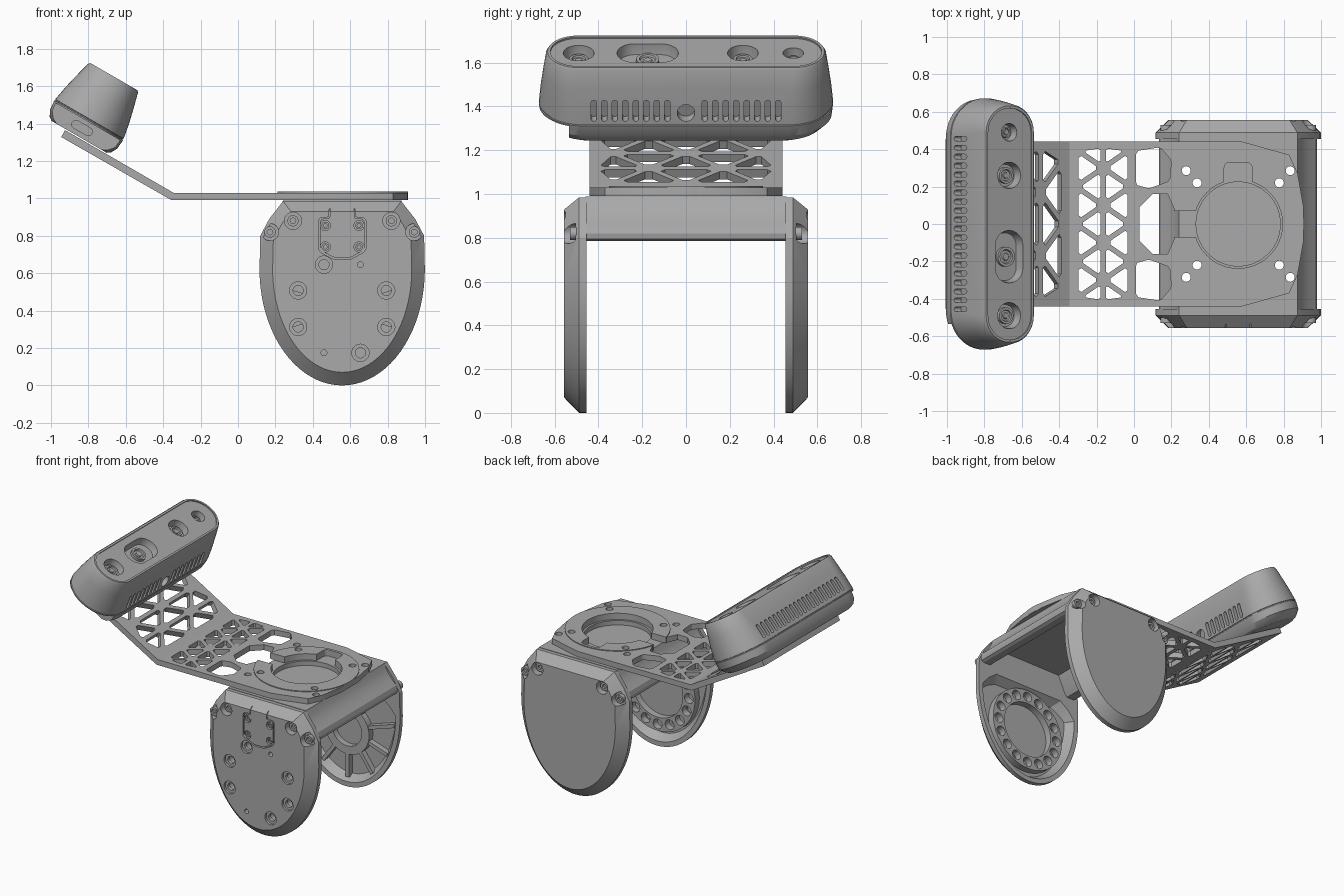
import bpy, bmesh, math

old = bpy.data.objects.get("Cube")
if old:
    bpy.data.objects.remove(old, do_unlink=True)

grey = bpy.data.materials.new("mid grey")
grey.use_nodes = True
grey.diffuse_color = (0.4, 0.4, 0.4, 1)
grey.node_tree.nodes["Principled BSDF"].inputs["Base Color"].default_value = (0.4, 0.4, 0.4, 1)

C, S = math.cos(math.radians(30)), 0.5
CX = 0.557            # centre of the cheeks along x
HUB = 0.41            # height of the wheel axis


# Frames: two drawing coordinates and a depth
def XZ(a, b, d): return (a, d, b)
def XY(a, b, d): return (a, b, d)
def TILT(u, y, n): return (C * u + S * n, y, C * n - S * u)
def TILT_SIDE(y, n, u): return TILT(u, y, n)
def TILT_END(u, n, y): return TILT(u, y, n)


# Outlines
def circle(x, y, r, n=32):
    return [(x + r * math.cos(2 * math.pi * i / n), y + r * math.sin(2 * math.pi * i / n)) for i in range(n)]


def rounded(x, y, hx, hy, r, seg=8):
    pts = []
    for k, (sx, sy) in enumerate([(1, 1), (-1, 1), (-1, -1), (1, -1)]):
        for i in range(seg + 1):
            a = math.pi / 2 * (k + i / seg)
            pts.append((x + sx * (hx - r) + r * math.cos(a), y + sy * (hy - r) + r * math.sin(a)))
    return pts


def soften(pts, t=0.13):
    out = []
    for i, p in enumerate(pts):
        for q in (pts[i - 1], pts[(i + 1) % len(pts)]):
            out.append((p[0] + t * (q[0] - p[0]), p[1] + t * (q[1] - p[1])))
    return out


def mirrored(half):
    return half + [(2 * CX - x, z) for x, z in reversed(half)]


def arc(d, n=40):
    return [(CX - (0.442 - d) * math.cos(math.pi * i / n), 0.62 - (0.62 - d) * math.sin(math.pi * i / n))
            for i in range(n + 1)]


def cheek_outline(d):
    side = [(0.438 - d, 0.8 - 0.3 * d), (0.39 - d, 0.89 - 0.3 * d), (0.316 - 0.6 * d, 0.985 - 0.8 * d)]
    return arc(d) + [(CX + x, z) for x, z in side] + [(CX - x, z) for x, z in reversed(side)]


def recess_outline(d):
    return arc(d) + [(CX + 0.39 - d, 0.7 - d / 2), (CX + 0.32 - d, 0.77 - d),
                     (CX - 0.32 + d, 0.77 - d), (CX - 0.39 + d, 0.7 - d / 2)]


# Solids
def loft(bm, frame, sections, closed=False):
    rings = [[bm.verts.new(frame(a, b, d)) for a, b in pts] for pts, d in sections]
    n = len(rings[0])
    pairs = list(zip(rings, rings[1:])) + ([(rings[-1], rings[0])] if closed else [])
    faces = [bm.faces.new((p[i], p[(i + 1) % n], q[(i + 1) % n], q[i])) for p, q in pairs for i in range(n)]
    if not closed:
        faces += [bm.faces.new(rings[0][::-1]), bm.faces.new(rings[-1])]
    bmesh.ops.recalc_face_normals(bm, faces=faces)


def make(name, parts):
    bm = bmesh.new()
    for part in parts:
        loft(bm, *part)
    mesh = bpy.data.meshes.new(name)
    bm.to_mesh(mesh)
    bm.free()
    mesh.materials.append(grey)
    ob = bpy.data.objects.new(name, mesh)
    bpy.context.collection.objects.link(ob)
    return ob


def cut(ob, parts):
    cutter = make("cutter", parts)
    cutter.hide_render = True
    mod = ob.modifiers.new("cut", "BOOLEAN")
    mod.operation, mod.solver, mod.object, mod.use_self = "DIFFERENCE", "EXACT", cutter, True
    new = bpy.data.meshes.new_from_object(ob.evaluated_get(bpy.context.evaluated_depsgraph_get()))
    ob.modifiers.clear()
    ob.data = new
    bpy.data.objects.remove(cutter, do_unlink=True)


def prism(frame, pts, d0, d1): return (frame, [(pts, d0), (pts, d1)])


def frame_band(frame, o, i, d0, d1): return (frame, [(o, d0), (o, d1), (i, d1), (i, d0)], True)


def annulus(frame, x, y, r_out, r_in, d0, d1):
    return frame_band(frame, circle(x, y, r_out, 64), circle(x, y, r_in, 64), d0, d1)


def screw(frame, x, y, r, base, top, sink):
    o, i = circle(x, y, r, 20), circle(x, y, r * 0.5, 20)
    return (frame, [(o, base), (o, top), (i, top), (i, top - sink)])


def lattice(frame, cols, step, count, d0, d1, strut=0.014, limit=0.42):
    parts = []
    for i in range(len(cols) - 1):
        node = [(cols[i + (k + i) % 2], max(-limit, min(limit, k * step / 2))) for k in range(-count, count + 1)]
        for a, b, c in zip(node, node[1:], node[2:]):
            e = [math.dist(b, c), math.dist(c, a), math.dist(a, b)]
            p = sum(e)
            mid = [sum(w * v[j] for w, v in zip(e, (a, b, c))) / p for j in (0, 1)]
            f = 1 - strut * p / (abs(cols[1] - cols[0]) * e[1])
            tri = [(mid[0] + f * (v[0] - mid[0]), mid[1] + f * (v[1] - mid[1])) for v in (a, b, c)]
            parts.append(prism(frame, soften(tri), d0, d1))
    return parts


# Bent lattice plate
profile = [(-0.945, 1.328), (-0.355, 0.99), (0.91, 0.99), (0.91, 1.03), (-0.345, 1.03), (-0.925, 1.365)]
plate = make("bent_plate", [prism(XZ, profile, -0.44, 0.44)])
end = [(0.58, 0.44), (0.83, 0.37), (0.875, 0.27), (0.905, 0.1)]
cut(plate, [prism(XY, [(0.58, 0.6)] + end + [(x, -y) for x, y in reversed(end)]
                  + [(0.58, -0.6), (1.2, -0.6), (1.2, 0.6)], 0.9, 1.1)])
cut(plate, lattice(XY, [-0.31, -0.165, -0.02], 0.2, 5, 0.95, 1.1))
cut(plate, lattice(TILT, [-0.85 - 0.14 * i for i in range(5)], 0.34, 3, 0.62, 0.8))
funnel = [(0.03, 0.09), (0.1, 0.16), (0.18, 0.16), (0.22, 0.07)]
window = [(0.01, 0.21), (0.01, 0.39), (0.14, 0.41), (0.2, 0.34), (0.19, 0.23), (0.08, 0.19)]
cut(plate, [prism(XY, funnel + [(x, -y) for x, y in reversed(funnel)], 0.9, 1.1)]
    + [prism(XY, soften([(x, s * y) for x, y in window], 0.1), 0.9, 1.1) for s in (-1, 1)])

# Mounting ring, bridge between the cheeks, and their shared openings
ring = make("mount_ring", [annulus(XY, CX, 0, 0.352, 0.237, 0.992, 1.036)])
half_arch = [(0.24, 0.988), (0.225, 0.95), (0.205, 0.915), (0.175, 0.88), (0.145, 0.85), (0.135, 0.82),
             (0.14, 0.795), (0.16, 0.785), (0.215, 0.785), (0.24, 0.82), (0.29, 0.93)]
# the outline runs over the top and back along the underside
arch = half_arch + [(2 * CX - x, z) for x, z in reversed(half_arch)]
bridge = make("bridge", [prism(XZ, arch, -0.46, 0.46)])
cut(bridge, [prism(XY, circle(CX, 0, 0.225, 64), 0.955, 1.1)])
cut(plate, [prism(XY, circle(CX, 0, 0.237, 64), 0.9, 1.1)])
notches = [prism(XY, rounded(0.27, 0, 0.08, 0.07, 0.02, 3), 0.9, 1.1),
           prism(XY, rounded(CX, 0.25, 0.075, 0.08, 0.03, 3), 0.9, 1.1)]
holes = [prism(XY, circle(CX + sx * a, sy * b, 0.024, 20), 0.7, 1.1)
         for sx in (-1, 1) for sy in (-1, 1) for a, b in ((0.278, 0.285), (0.22, 0.22))]
for ob in (plate, ring):
    cut(ob, notches)
for ob in (plate, ring, bridge):
    cut(ob, holes)

# Side cheeks
corners = [(CX + s * x, z) for s in (-1, 1) for x, z in ((0.386, 0.82), (0.263, 0.88))]
bolt_spots = [(CX + 0.255 * math.cos(a), HUB + 0.255 * math.sin(a), k in (1, 5))
              for k in range(8) for a in [math.radians(22.5 + 45 * k)]]
for side, s in (("right", -1), ("left", 1)):
    def face(a, b, d, s=s): return (a, s * d, b)
    cheek = make(side + "_cheek", [(face, [(cheek_outline(0), 0.455), (cheek_outline(0), 0.488),
                                           (cheek_outline(0.07), 0.557)])])
    cut(cheek, [(face, [(recess_outline(0.03), 0.44), (recess_outline(0.035), 0.455),
                        (recess_outline(0.075), 0.515)])])
    cut(cheek, [prism(face, circle(x, z, 0.046), 0.505, 0.6) for x, z in corners])
    make(side + "_corner_screws", [screw(face, x, z, 0.03, 0.5, 0.53, 0.015) for x, z in corners])
    if s < 0:
        # Drilled cheek: counterbored holes, grooved cover and inner bearing ring
        cut(cheek, [prism(face, circle(x, z, 0.016, 16), 0.4, 0.6) if small else
                    (face, [(circle(x, z, 0.046), 0.6), (circle(x, z, 0.046), 0.54),
                            (circle(x, z, 0.027), 0.54), (circle(x, z, 0.027), 0.4)])
                    for x, z, small in bolt_spots])
        cover = mirrored([(0.49, 0.97), (0.485, 0.9), (0.44, 0.895), (0.43, 0.88), (0.43, 0.73),
                          (0.445, 0.71), (0.5, 0.68), (0.52, 0.673)])
        inner = [(CX + 0.93 * (x - CX), 0.82 + 0.94 * (z - 0.82)) for x, z in cover]
        screws = [(CX + a, z) for a in (-0.09, 0.09) for z in (0.74, 0.855)]
        cut(cheek, [frame_band(face, cover, inner, 0.535, 0.6)])
        cut(cheek, [prism(face, circle(x, z, 0.027), 0.535, 0.6) for x, z in screws])
        make("cover_screws", [screw(face, x, z, 0.02, 0.53, 0.55, 0.012) for x, z in screws])
        bearing = make("bearing_ring", [annulus(face, CX, HUB, 0.305, 0.205, 0.465, 0.52)])
        cut(bearing, [prism(face, circle(CX + 0.255 * math.cos(a), HUB + 0.255 * math.sin(a), 0.036, 20), 0.4, 0.6)
                      for a in [math.pi / 8 * k for k in range(16)]])
    else:
        # Ribbed cheek: hub ring with radial ribs
        parts = [annulus(face, CX, HUB, 0.18, 0.12, 0.47, 0.52)]
        for k in range(10):
            a = math.pi / 5 * (k + 0.5)
            c, t, r = math.cos(a), math.sin(a), 0.17
            while (r * c / 0.385) ** 2 + ((HUB + r * t - 0.62) / 0.56) ** 2 < 1 and HUB + r * t < 0.72:
                r += 0.005
            parts.append(prism(face, [(CX + q * c - w * t, HUB + q * t + w * c)
                                      for q, w in ((0.17, -0.013), (r, -0.013), (r, 0.013), (0.17, 0.013))],
                               0.475, 0.52))
        make("hub_and_ribs", parts)

# Camera body, lofted along its tilted axis
U = -1.4
layers = [(0.726, 0.17, 0.6), (0.74, 0.19, 0.63), (0.775, 0.208, 0.666), (0.828, 0.212, 0.672),
          (0.83, 0.208, 0.668), (0.835, 0.208, 0.668), (0.837, 0.211, 0.672), (0.92, 0.196, 0.664),
          (1.0, 0.177, 0.653), (1.085, 0.155, 0.64), (1.098, 0.147, 0.632)]
camera = make("sensor_body", [(TILT, [(rounded(U, 0, hu, hy, hu * 0.97, 12), n) for n, hu, hy in layers])])
cut(camera, [prism(TILT, rounded(U, 0, 0.134, 0.619, 0.13, 12), 1.09, 1.2)])
eyes = [(-0.49, 0.07, 0.07), (-0.175, 0.085, 0.14), (0.26, 0.07, 0.07), (0.49, 0.047, 0.047)]
cut(camera, [(TILT, [(rounded(U, y, r, h, r * 0.97), 1.2), (rounded(U, y, r, h, r * 0.97), 1.085),
                     (rounded(U, y, r * 0.85, h - r * 0.15, r * 0.82), 1.04)]) for y, r, h in eyes])
make("lenses", [(TILT, [(circle(U, y, r * f), n) for f, n in
                        ((0.62, 1.03), (0.62, 1.06), (0.45, 1.06), (0.4, 1.05), (0.25, 1.05), (0.2, 1.056))])
                for y, r, h in eyes])

# Connector step, vents and side sockets
cut(camera, [prism(TILT, [(-1.9, -0.9), (-0.9, -0.9), (-0.9, -0.535), (-1.9, -0.535)], 0.6, 0.82)])
vents = [s * (0.085 + 0.048 * i) for s in (-1, 1) for i in range(8)]
cut(camera, [prism(TILT_SIDE, rounded(y, 0.9, 0.013, 0.05, 0.0125, 4), -1.235, -1.1) for y in vents]
    + [prism(TILT_SIDE, circle(0, 0.89, 0.04), -1.24, -1.1)])
cut(camera, [prism(TILT_SIDE, rounded(0.048 * (i - 9.5), 0.91, 0.013, 0.05, 0.0125, 4), -1.7, -1.565)
             for i in range(20)])
cut(camera, [prism(TILT_END, rounded(-1.41, 0.775, 0.06, 0.022, 0.021), -0.7, -0.5)])

# Smooth rounded surfaces, keep edges crisp
bpy.ops.object.select_all(action="DESELECT")
for ob in bpy.context.collection.objects:
    if ob.type == "MESH" and grey.name in ob.data.materials:
        ob.select_set(True)
        bpy.context.view_layer.objects.active = ob
bpy.ops.object.shade_smooth_by_angle(angle=math.radians(25))
